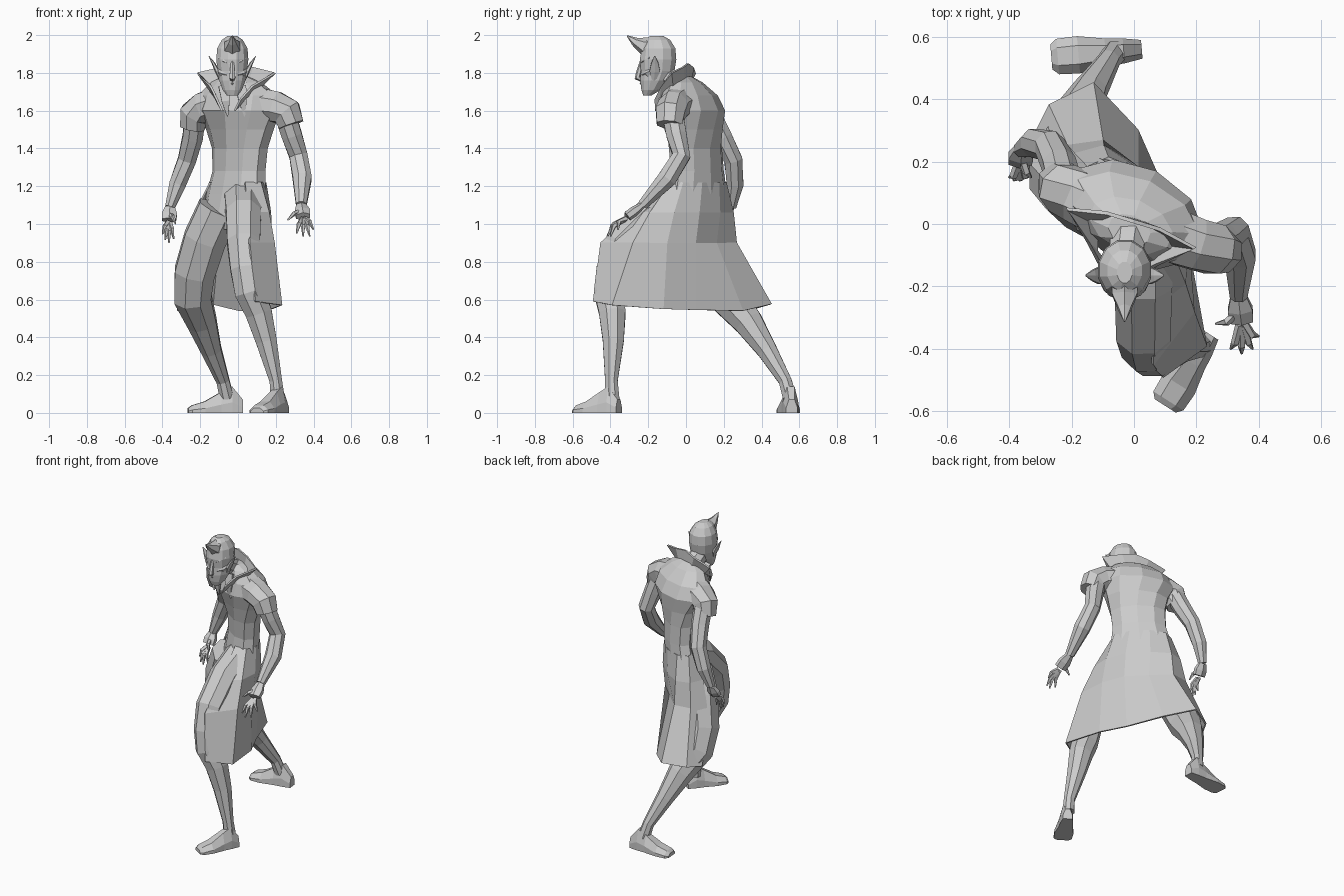
import bpy
import bmesh
import math
from mathutils import Vector, Matrix

starter = bpy.data.objects.get("Cube")
if starter:
    bpy.data.objects.remove(starter, do_unlink=True)

AXIS_X, AXIS_Y, AXIS_Z = Vector((1, 0, 0)), Vector((0, 1, 0)), Vector((0, 0, 1))

grey = bpy.data.materials.new("plain grey")
grey.use_nodes = True
tone = (.6, .6, .6, 1)
grey.diffuse_color = tone
grey.node_tree.nodes["Principled BSDF"].inputs["Base Color"].default_value = tone


def loft(name, rings, closed=True, thickness=0):
    """Skin a row of equal point rings; closed rings get end caps."""
    mesh = bmesh.new()
    loops = [[mesh.verts.new(point) for point in ring] for ring in rings]
    count = len(loops[0])
    for lower, upper in zip(loops, loops[1:]):
        for i in range(count if closed else count - 1):
            j = (i + 1) % count
            mesh.faces.new((lower[i], lower[j], upper[j], upper[i]))
    if closed:
        mesh.faces.new(loops[0])
        mesh.faces.new(loops[-1])
    bmesh.ops.recalc_face_normals(mesh, faces=mesh.faces)
    data = bpy.data.meshes.new(name)
    mesh.to_mesh(data)
    mesh.free()
    data.materials.append(grey)
    part = bpy.data.objects.new(name, data)
    bpy.context.collection.objects.link(part)
    if thickness:
        solid = part.modifiers.new("cloth thickness", "SOLIDIFY")
        solid.thickness = thickness
        solid.offset = 0
    return part


def tube(name, path, reference=AXIS_X, sides=8, flatten=1):
    """Loft round sections square to a path of (x, y, z, radius)."""
    centres = [Vector(node[:3]) for node in path]
    rings = []
    for i, node in enumerate(path):
        before, after = max(i - 1, 0), min(i + 1, len(path) - 1)
        along = (centres[after] - centres[before]).normalized()
        across = (reference - along * reference.dot(along)).normalized()
        other = along.cross(across) * flatten
        ring = []
        for k in range(sides):
            angle = math.tau * (k + .5) / sides
            ring.append(centres[i] + node[3] * (across * math.cos(angle) + other * math.sin(angle)))
        rings.append(ring)
    return loft(name, rings)


def oval(level, angles):
    """Points on a level oval (x, y, z, half width, half depth, turn)."""
    x, y, z, wide, deep, turn = level
    spin = Matrix.Rotation(math.radians(turn), 3, "Z")
    return [Vector((x, y, z)) + spin @ Vector((wide * math.cos(a), deep * math.sin(a), 0)) for a in angles]


def stack(name, levels, sides=10):
    angles = [math.tau * (k + .5) / sides for k in range(sides)]
    return loft(name, [oval(level, angles) for level in levels])


def foot(name, heel, toe):
    heel, toe = Vector((*heel, 0)), Vector((*toe, 0))
    side = (toe - heel).normalized().cross(AXIS_Z)
    outline = ((-1, 0), (1, 0), (1, .4), (.5, 1), (-.5, 1), (-1, .4))
    rings = []
    for t, wide, high in ((0, .03, .07), (.2, .04, .14), (.4, .045, .11), (.7, .06, .06), (.93, .057, .04), (1, .04, .025)):
        centre = heel.lerp(toe, t)
        rings.append([centre + side * wide * a + AXIS_Z * high * b for a, b in outline])
    return loft(name, rings)


def hand(name, wrist, knuckles, thumb, tips):
    wrist, knuckles = Vector(wrist), Vector(knuckles)
    middle = wrist.lerp(knuckles, .55)
    tube(name + "_palm", [(*wrist, .029), (*middle, .046), (*knuckles, .043)], flatten=.6, sides=6)
    for i, tip in enumerate([thumb] + tips):
        tip = Vector(tip)
        root = middle if i == 0 else knuckles.lerp(tip, .15)
        bend = root.lerp(tip, .55) + Vector((0, -.015, .015))
        tube(f"{name}_finger_{i}", [(*root, .015), (*bend, .013), (*tip, .004)], sides=5)


# Torso, waist twisted further round than the shoulders
stack("coat_body", [
    (-.03, .05, .97, .14, .08, -45), (-.035, .05, 1.04, .19, .1, -45), (-.01, .06, 1.16, .2, .105, -45),
    (.005, .06, 1.28, .176, .1, -45), (.01, .05, 1.4, .18, .105, -43), (.01, .04, 1.5, .2, .13, -35),
    (0, .03, 1.6, .24, .157, -27), (0, .02, 1.68, .225, .128, -24), (-.01, -.005, 1.75, .14, .085, -20),
    (-.015, -.02, 1.78, .07, .05, -20)])

# Coat skirt, open in front and swept back past the rear leg
waist_angles = [math.radians(-46 + 39 * k) for k in range(8)]
skirt_top = oval((-.005, .06, 1.22, .188, .1, -45), waist_angles)
skirt_middle = [(.06, -.45), (.19, -.28), (.175, -.1), (.12, .05), (.01, .16), (-.1, .265), (-.21, .25), (-.28, .17)]
skirt_hem = [(.09, -.49, .59), (.23, -.39, .57), (.18, -.12, .55), (.1, .05, .545), (.01, .3, .54),
             (-.13, .45, .575), (-.27, .38, .555), (-.32, .28, .54)]
rows = [skirt_top, [Vector((x, y, .9)) for x, y in skirt_middle], [Vector(p) for p in skirt_hem]]
hips = []
for a, b in zip(rows[0], rows[1]):
    outward = Vector((a.x, a.y - .06, 0)).normalized()
    hips.append(a.lerp(b, .5) + outward * .012)
rows.insert(1, hips)
loft("coat_skirt", rows, closed=False, thickness=.01)

# Collar: flared band, mirrored about the shoulder frame
half_collar = [((0, .03, 1.74), (0, .025, 1.85)), ((.06, .025, 1.74), (.09, .025, 1.83)),
               ((.11, -.02, 1.7), (.215, .0, 1.8)), ((.085, -.1, 1.67), (.115, -.085, 1.73)),
               ((.035, -.14, 1.6), (.065, -.135, 1.66))]
spin = Matrix.Rotation(math.radians(-17), 3, "Z")
mirrored = [[Vector((-p.x, p.y, p.z)) for p in map(Vector, pair)] for pair in half_collar[:0:-1]]
pairs = mirrored + [[Vector(p) for p in pair] for pair in half_collar]
shift = Vector((-.01, -.015, 0))
loft("collar", [[spin @ pair[k] + shift for pair in pairs] for k in range(2)], closed=False, thickness=.012)
for label, x in (("right", -.075), ("left", .015)):
    tube(label + "_lapel_point", [(x, -.11, 1.73, .04), (x + .01, -.135, 1.65, .03), (x + .02, -.13, 1.57, .004)], sides=4, flatten=.5)

# Sleeves, sloping off the shoulders
tube("left_sleeve", [(.1, -.03, 1.635, .095), (.2, -.065, 1.62, .088), (.26, -.082, 1.59, .085), (.282, -.088, 1.525, .072)], AXIS_Y)
tube("right_sleeve", [(-.1, .05, 1.635, .095), (-.18, .09, 1.615, .09), (-.23, .115, 1.58, .085), (-.242, .135, 1.51, .07)], AXIS_Y)

# Arms and hands
tube("left_arm", [(.25, -.07, 1.58, .06), (.285, -.05, 1.47, .058), (.32, -.025, 1.36, .052),
                  (.34, -.1, 1.24, .054), (.335, -.23, 1.1, .03)])
tube("right_arm", [(-.225, .13, 1.58, .06), (-.24, .19, 1.46, .058), (-.27, .25, 1.34, .052),
                   (-.32, .26, 1.21, .048), (-.36, .24, 1.09, .028)])
hand("left_hand", (.335, -.23, 1.1), (.345, -.31, 1.04), (.262, -.32, 1.02),
     [(.31, -.4, .95), (.345, -.415, .935), (.38, -.4, .935), (.4, -.36, .97)])
hand("right_hand", (-.36, .24, 1.09), (-.365, .2, 1.02), (-.33, .15, 1),
     [(-.34, .15, .92), (-.365, .14, .9), (-.385, .14, .915), (-.4, .15, .945)])

# Legs in a long stride, and bare feet
tube("left_leg", [(.03, .01, 1.13, .11), (.03, -.19, 1.05, .1), (.03, -.345, .9, .094), (.04, -.395, .76, .086),
                  (.06, -.41, .64, .084), (.11, -.39, .53, .076), (.15, -.385, .38, .06), (.2, -.395, .17, .036), (.21, -.39, .08, .04)])
tube("right_leg", [(-.1, .06, 1.08, .12), (-.175, .1, .92, .12), (-.23, .16, .74, .115), (-.24, .22, .61, .106),
                   (-.19, .33, .48, .083), (-.14, .43, .33, .057), (-.08, .525, .17, .037), (-.06, .55, .08, .04)])
foot("left_foot", (.245, -.355), (.1, -.583))
foot("right_foot", (.025, .56), (-.265, .535))

# Head and neck
tube("neck", [(-.01, 0, 1.69, .075), (-.02, -.06, 1.75, .06), (-.03, -.13, 1.8, .058)])
stack("head", [level + (0,) for level in (
    (-.03, -.205, 1.68, .03, .022), (-.03, -.185, 1.71, .053, .053), (-.03, -.165, 1.76, .072, .08),
    (-.03, -.15, 1.81, .08, .092), (-.03, -.148, 1.87, .088, .1), (-.03, -.145, 1.93, .083, .092),
    (-.03, -.15, 1.975, .057, .068), (-.03, -.155, 1.996, .025, .035))], sides=12)
tube("hair_peak", [(-.03, -.15, 1.945, .05), (-.03, -.225, 1.94, .047), (-.03, -.27, 1.965, .024), (-.03, -.312, 1.996, .003)], sides=6)
tube("nose", [(-.03, -.235, 1.86, .01), (-.03, -.25, 1.8, .015), (-.03, -.256, 1.775, .018), (-.03, -.23, 1.76, .01)], sides=6)
tube("lips", [(-.065, -.21, 1.735, .008), (-.03, -.232, 1.745, .013), (.005, -.21, 1.735, .008)], AXIS_Z, sides=6)
for label, side in (("right", -1), ("left", 1)):
    x = -.03
    tube(label + "_brow", [(x + side * .01, -.234, 1.85, .012), (x + side * .042, -.22, 1.866, .014),
                           (x + side * .07, -.19, 1.88, .008)], AXIS_Z, sides=5)
    tube(label + "_cheek", [(x + side * .025, -.228, 1.79, .01), (x + side * .05, -.2, 1.8, .022),
                            (x + side * .072, -.17, 1.815, .014)], AXIS_Z, sides=6)
    tube(label + "_ear", [(x + side * .065, -.17, 1.76, .012), (x + side * .08, -.165, 1.81, .032),
                          (x + side * .1, -.165, 1.85, .022), (x + side * .125, -.165, 1.89, .003)], AXIS_Y, sides=6, flatten=.4)
